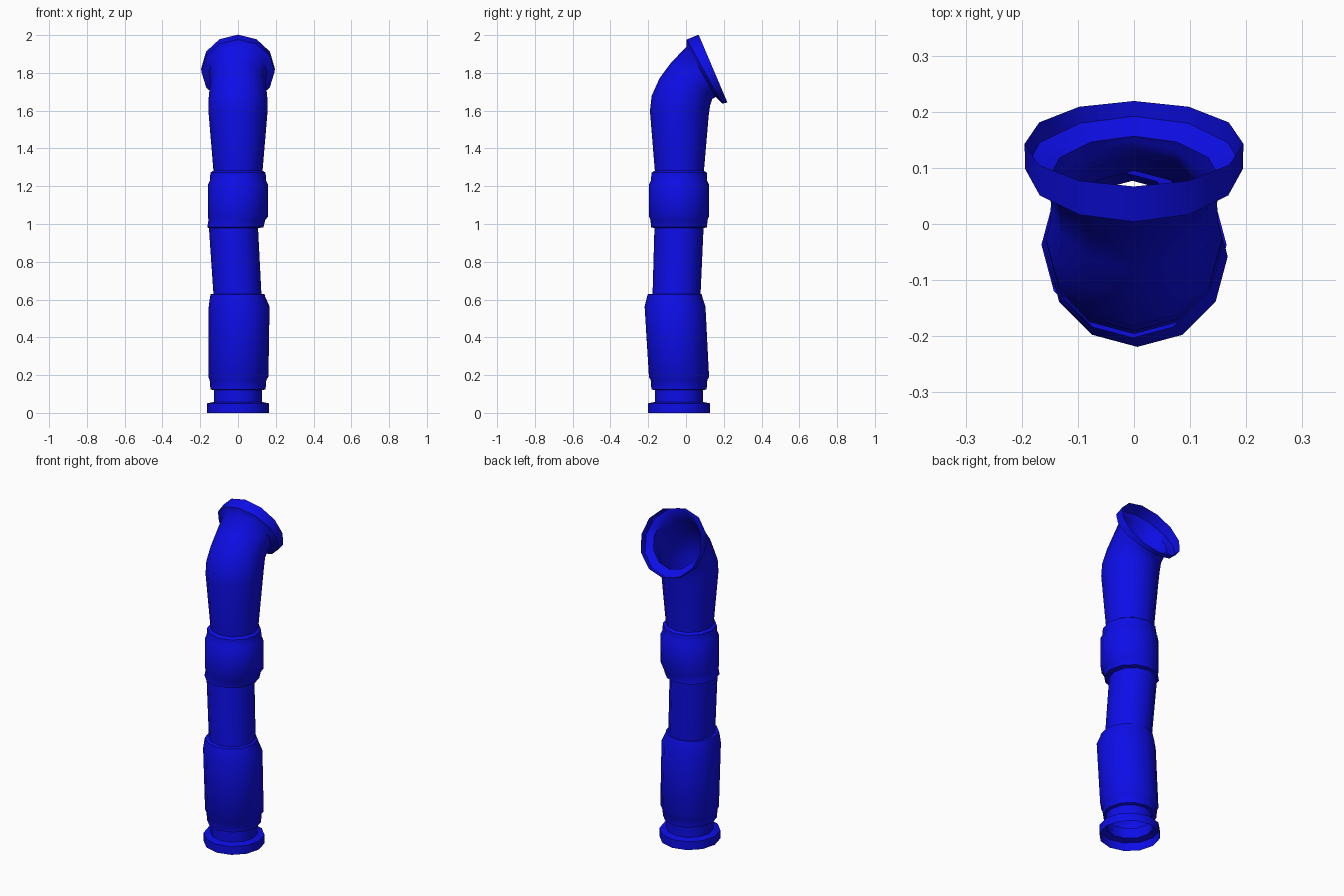
import bpy
import math
from mathutils import Matrix, Vector

cube = bpy.data.objects.get("Cube")
if cube:
    bpy.data.objects.remove(cube, do_unlink=True)

SIDES = 12

blue = bpy.data.materials.new("pipe blue")
blue.use_nodes = True
blue.diffuse_color = (0.004, 0.004, 0.8, 1)
blue.node_tree.nodes["Principled BSDF"].inputs["Base Color"].default_value = blue.diffuse_color


def loft(name, rings):
    """Open tube through rings of (x, y, z, radius, backward tilt in degrees)."""
    verts, faces = [], []
    for x, y, z, radius, tilt in rings:
        turn = Matrix.Rotation(math.radians(-tilt), 3, 'X')
        for i in range(SIDES):
            a = math.tau * i / SIDES
            point = turn @ Vector((radius * math.cos(a), radius * math.sin(a), 0))
            verts.append(point + Vector((x, y, z)))
    for r in range(len(rings) - 1):
        for i in range(SIDES):
            j = (i + 1) % SIDES
            low, high = r * SIDES, (r + 1) * SIDES
            faces.append((low + i, low + j, high + j, high + i))
    mesh = bpy.data.meshes.new(name)
    mesh.from_pydata(verts, [], faces)
    mesh.materials.append(blue)
    obj = bpy.data.objects.new(name, mesh)
    bpy.context.collection.objects.link(obj)
    bpy.ops.object.select_all(action='DESELECT')
    obj.select_set(True)
    bpy.context.view_layer.objects.active = obj
    bpy.ops.object.shade_smooth_by_angle(angle=math.radians(50))
    return obj


# Open foot flange and its short neck
loft("foot_flange", [
    (0, -.037, 0, .165, 0),
    (0, -.037, .05, .165, 0),
    (0, -.037, .058, .128, 0),
    (0, -.037, .12, .128, 0),
])

# Wide lower sleeve, leaning forward
loft("lower_sleeve", [
    (0, -.037, .12, .128, 0),
    (0, -.037, .125, .146, 0),
    (0, -.037, .175, .150, 0),
    (.002, -.037, .19, .159, 0),
    (.006, -.058, .563, .161, 0),
    (-.002, -.06, .615, .146, 0),
    (-.002, -.06, .628, .143, 0),
    (-.003, -.05, .63, .127, 0),
])

# Slanted middle tube
loft("middle_tube", [
    (-.003, -.05, .63, .127, 0),
    (-.024, -.037, .98, .13, 0),
])

# Upper collar with stepped ends
loft("upper_collar", [
    (-.024, -.037, .978, .13, 0),
    (-.014, -.037, .983, .149, 0),
    (-.006, -.037, 1.02, .150, 0),
    (0, -.037, 1.04, .159, 0),
    (0, -.037, 1.21, .159, 0),
    (0, -.037, 1.228, .149, 0),
    (0, -.036, 1.272, .146, 0),
    (0, -.035, 1.282, .13, 0),
])

# Bent spout with a flared open mouth facing back
loft("bent_spout", [
    (0, -.035, 1.282, .13, 0),
    (0, -.035, 1.59, .156, 3),
    (0, -.027, 1.653, .157, 9),
    (0, 0, 1.718, .15, 21),
    (0, .036, 1.761, .148, 39),
    (0, .08, 1.807, .153, 60),
    (0, .098, 1.807, .194, 61),
    (0, .143, 1.823, .195, 67),
])
